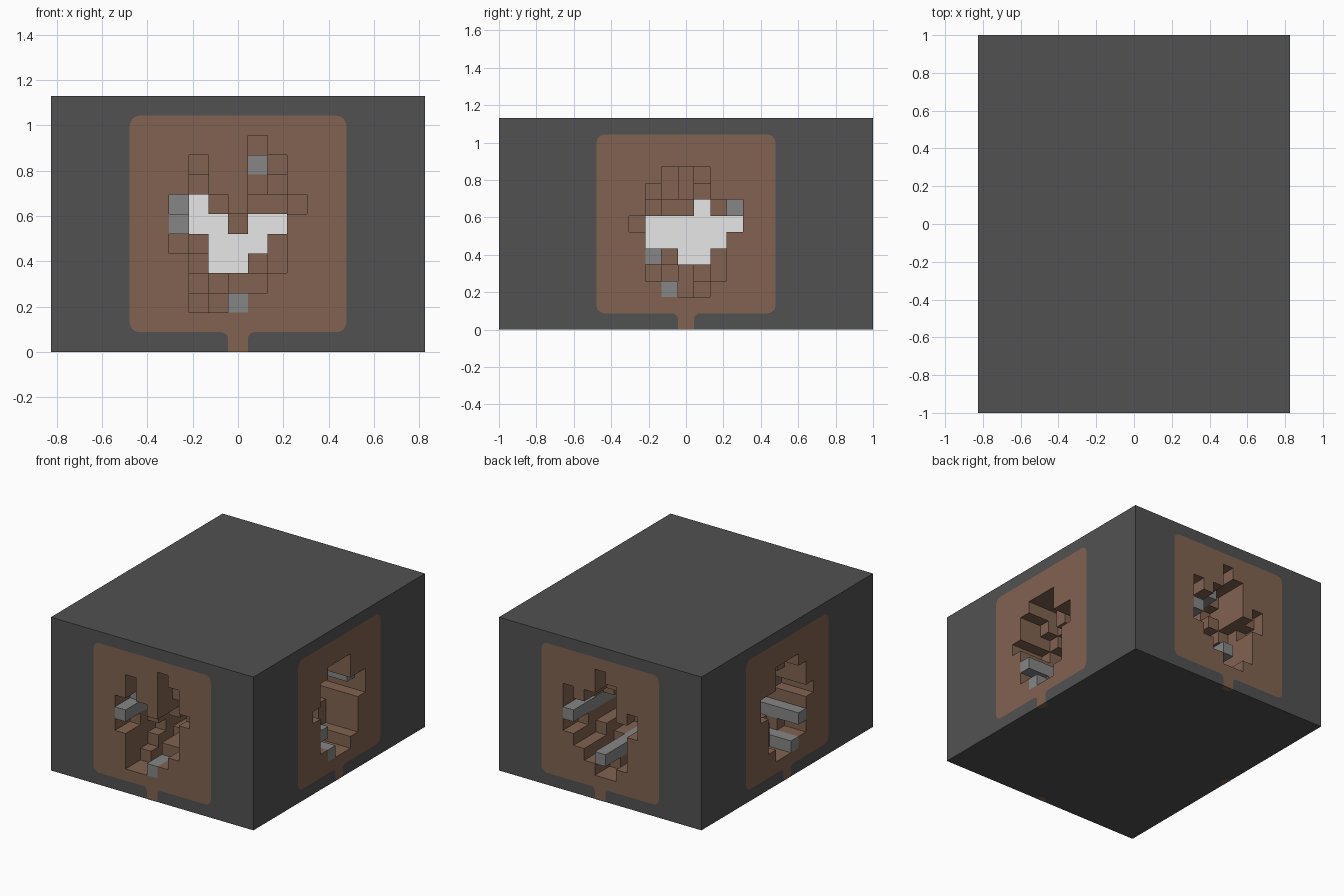
import bpy, bmesh, math
from mathutils import Vector

cube = bpy.data.objects.get("Cube")
if cube:
    bpy.data.objects.remove(cube)

C = 2 / 23                 # edge of one small cube
NX, NY, NZ = 19, 23, 13    # block size in small cubes


def material(name, r, g, b):
    m = bpy.data.materials.new(name)
    m.use_nodes = True
    m.diffuse_color = (r, g, b, 1)
    m.node_tree.nodes["Principled BSDF"].inputs["Base Color"].default_value = (r, g, b, 1)
    return m


MATS = [material("dark_grey", .083, .083, .083), material("earth_brown", .22, .123, .082),
        material("stone_grey", .24, .24, .24), material("glow_white", 1, 1, 1)]
DARK, BROWN, GREY, WHITE = range(4)

# Hollows, one letter per small cube, top row first:
# . flush, digit = brown depth, A-C = grey at depth zero to two, W = deep white core
FRONT = ["....3..", ".4..C5.", ".3..24.", "CW4.331", "AWW3WW.",
         "23WWW4.", ".4WW34.", ".3522..", ".24A..."]
BACK = ["...3...", "...C3..", "2.354..", "34W43.1", "AWWWW32",
        "2WWWW4.", ".3WWW4.", "..4A33.", "...23.."]
RIGHT = [".......", "..323..", ".2324..", ".344W3B", "3WWWWWW",
         ".WWWWW.", ".A4WW3.", ".23243.", "..A23.."]
LEFT = [row[::-1] for row in RIGHT]


def make_object(name, bm):
    bmesh.ops.remove_doubles(bm, verts=bm.verts, dist=1e-5)
    bmesh.ops.dissolve_limit(bm, angle_limit=.01, verts=bm.verts, edges=bm.edges,
                             delimit={'MATERIAL'})
    mesh = bpy.data.meshes.new(name)
    bm.to_mesh(mesh)
    bm.free()
    for m in MATS:
        mesh.materials.append(m)
    ob = bpy.data.objects.new(name, mesh)
    bpy.context.scene.collection.objects.link(ob)
    return ob


def cell(rows, i, k, core):
    """Depth and colour of the small cube in column i, layer k."""
    if abs(i) <= 3 and 2 <= k <= 10:
        ch = rows[10 - k][i + 3]
        if ch == "W":
            return core, WHITE
        if ch.isdigit():
            return int(ch), BROWN
        if ch in "ABC":
            return "ABC".index(ch), GREY
    panel = abs(i) <= 5 and 1 <= k <= 11
    stem = i == 0 and k == 0
    return 0, BROWN if panel or stem else DARK


def wall(name, n, count, half, rows, core):
    """One side of the block with its painted panel and stepped hollow."""
    bm = bmesh.new()
    n = Vector(n)
    u = Vector((-n.y, n.x, 0))
    r = count // 2

    def face(pts, mat):
        # each point is column, layer, depth in small cubes
        vs = [bm.verts.new((u * a + n * (half - d) + Vector((0, 0, b))) * C) for a, b, d in pts]
        bm.faces.new(vs).material_index = mat

    def split_corner(i, k, su, sz, mat, corner_mat, size):
        """Flush square whose corner is rounded off in another colour."""
        cu, cz = i + su * .5, k + .5 + sz * .5
        arc = []
        for t in range(5):
            a = math.pi / 8 * t
            arc.append((cu - su * size * (1 - math.sin(a)), cz - sz * size * (1 - math.cos(a)), 0))
        rest = [(cu, cz - sz, 0), (cu - su, cz - sz, 0), (cu - su, cz, 0)]
        tip = arc + [(cu, cz, 0)]
        whole = arc + rest
        if su * sz > 0:
            tip, whole = tip[::-1], whole[::-1]
        face(whole, mat)
        face(tip, corner_mat)

    for i in range(-r, r + 1):
        for k in range(NZ):
            d, mat = cell(rows, i, k, core)
            if abs(i) == 5 and k in (1, 11):
                split_corner(i, k, 1 if i > 0 else -1, 1 if k > 1 else -1, BROWN, DARK, .5)
            elif abs(i) == 1 and k == 0:
                split_corner(i, k, -i, 1, DARK, BROWN, .35)
            else:
                face([(i - .5, k, d), (i + .5, k, d), (i + .5, k + 1, d), (i - .5, k + 1, d)], mat)
            # step to the neighbour on the right and above
            for di, dk in ((1, 0), (0, 1)):
                if i + di > r or k + dk >= NZ:
                    continue
                e, emat = cell(rows, i + di, k + dk, core)
                if e != d:
                    a = (i + .5, k) if di else (i + .5, k + 1)
                    b = (i + .5, k + 1) if di else (i - .5, k + 1)
                    side = mat if d < e else emat
                    pts = [(*a, d), (*a, e), (*b, e), (*b, d)]
                    face(pts, BROWN if side == WHITE else side)
    make_object(name, bm)


wall("front_wall", (0, -1, 0), NX, NY / 2, FRONT, 8)
wall("back_wall", (0, 1, 0), NX, NY / 2, BACK, 8)
wall("left_wall", (1, 0, 0), NY, NX / 2, RIGHT, 6)
wall("right_wall", (-1, 0, 0), NY, NX / 2, LEFT, 6)

# Roof and floor
for name, z, s in (("roof", NZ * C, 1), ("floor", 0, -1)):
    bm = bmesh.new()
    x, y = NX * C / 2, NY * C / 2
    pts = [(-x, -y, z), (x, -y, z), (x, y, z), (-x, y, z)]
    bm.faces.new([bm.verts.new(p) for p in pts[::s]])
    make_object(name, bm)

# Stem ends wrapping under the floor
for name, n, half in (("front", (0, -1, 0), NY), ("back", (0, 1, 0), NY),
                      ("left", (1, 0, 0), NX), ("right", (-1, 0, 0), NX)):
    bm = bmesh.new()
    n = Vector(n)
    u = Vector((-n.y, n.x, 0))
    centre = n * half * C / 2 - Vector((0, 0, .001))
    arc = [math.pi * t / 10 for t in range(11)]
    vs = [bm.verts.new(centre + (u * math.cos(a) - n * math.sin(a)) * C / 2) for a in arc]
    f = bm.faces.new(vs)
    f.material_index = BROWN
    f.normal_update()
    if f.normal.z > 0:
        f.normal_flip()
    make_object(name + "_stem_end", bm)
